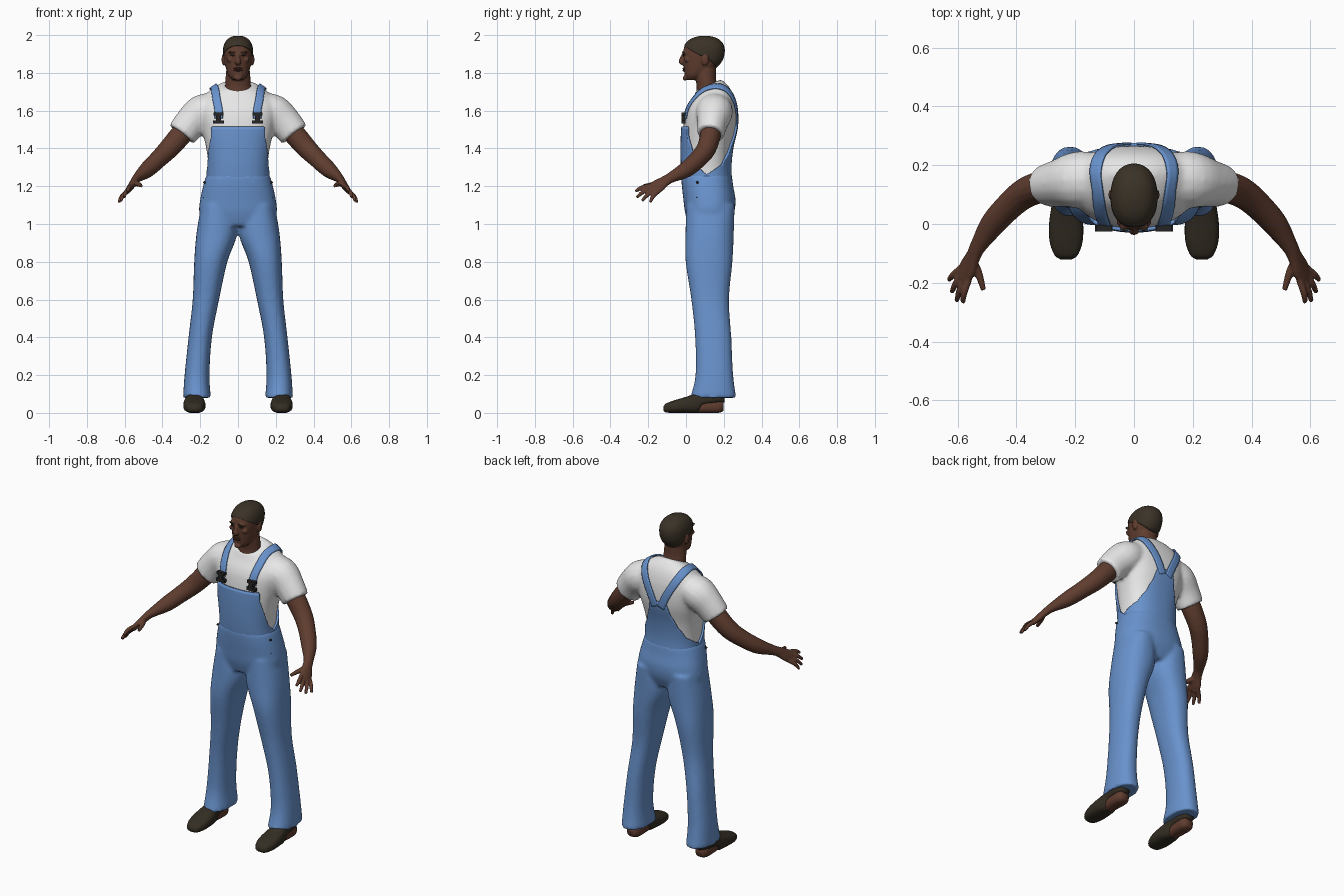
import bpy, bmesh
from math import sin, cos, pi
from mathutils import Vector, Matrix

cube = bpy.data.objects.get("Cube")
if cube:
    bpy.data.objects.remove(cube, do_unlink=True)


def material(name, r, g, b):
    m = bpy.data.materials.new(name)
    m.use_nodes = True
    m.diffuse_color = (r, g, b, 1)
    shader = next(n for n in m.node_tree.nodes if n.type == 'BSDF_PRINCIPLED')
    shader.inputs["Base Color"].default_value = (r, g, b, 1)
    shader.inputs["Roughness"].default_value = 0.8
    return m


SKIN = material("brown skin", .115, .046, .028)
LIP = material("dark lip", .075, .027, .02)
HAIR = material("dark hair", .043, .032, .02)
DENIM = material("blue denim", .14, .29, .61)
WHITE = material("white cotton", .82, .82, .82)
LEATHER = material("dark leather", .034, .027, .017)
METAL = material("black metal", .018, .018, .018)


# Curve and surface helpers
def dense(rows, k=6):
    """Smooth the rows with a spline through them."""
    out = []
    for i in range(len(rows) - 1):
        quad = [rows[max(i - 1, 0)], rows[i], rows[i + 1], rows[min(i + 2, len(rows) - 1)]]
        for j in range(k):
            t = j / k
            out.append(tuple(b + t / 2 * (c - a + t * (2*a - 5*b + 4*c - d + t * (3*(b - c) + d - a)))
                             for a, b, c, d in zip(*quad)))
    return out + [tuple(rows[-1])]


def arc(v, p):
    return abs(v) ** (2 / p) * (1 if v >= 0 else -1)


def level(z, rx, front, back, tilt=0):
    return (z, 0, (front + back) / 2, rx, (back - front) / 2, tilt)


def point(row, a, p=2.4, grow=0):
    z, cx, cy, rx, ry, tilt = row
    d = (ry + grow) * arc(sin(a), p)
    return Vector((cx + (rx + grow) * arc(cos(a), p), cy + d, z + tilt * d))


def at_height(rows, z):
    for lo, hi in zip(rows, rows[1:]):
        if z <= hi[0]:
            t = max(0, (z - lo[0]) / (hi[0] - lo[0]))
            return tuple(a + t * (b - a) for a, b in zip(lo, hi))
    return rows[-1]


def angles(n):
    return [2 * pi * i / n for i in range(n)]


def skin(bm, rings, closed=True, cap=True):
    vs = [[bm.verts.new(q) for q in ring] for ring in rings]
    n = len(vs[0])
    for a, b in zip(vs, vs[1:]):
        for i in range(n if closed else n - 1):
            bm.faces.new((a[i], a[(i + 1) % n], b[(i + 1) % n], b[i]))
    if cap:
        bm.faces.new(vs[0][::-1])
        bm.faces.new(vs[-1])


def stack(bm, rows, p=2.4, n=40):
    skin(bm, [[point(r, a, p) for a in angles(n)] for r in rows])


def sweep(bm, rows, ref=(0, 1, 0), n=16):
    """Tube through rows of x, y, z, half width, half thickness."""
    rows = dense(rows, 4)
    pts = [Vector(r[:3]) for r in rows]
    rings = []
    for i, r in enumerate(rows):
        t = (pts[min(i + 1, len(pts) - 1)] - pts[max(i - 1, 0)]).normalized()
        u = Vector(ref)
        u = (u - t * u.dot(t)).normalized()
        v = t.cross(u)
        rings.append([pts[i] + u * r[3] * cos(a) + v * r[4] * sin(a) for a in angles(n)])
    skin(bm, rings)


def ball(bm, at, size):
    bmesh.ops.create_uvsphere(bm, u_segments=16, v_segments=10, radius=1,
                              matrix=Matrix.Translation(at) @ Matrix.Diagonal((*size, 1)))


def box(bm, at, size):
    bmesh.ops.create_cube(bm, size=1, matrix=Matrix.Translation(at) @ Matrix.Diagonal((*size, 1)))


def finish(name, bm, mat, voxel=0, relax=3, mirror=False, solid=0, smooth=True):
    bmesh.ops.recalc_face_normals(bm, faces=bm.faces)
    me = bpy.data.meshes.new(name)
    bm.to_mesh(me)
    bm.free()
    me.materials.append(mat)
    for f in me.polygons:
        f.use_smooth = smooth
    ob = bpy.data.objects.new(name, me)
    bpy.context.collection.objects.link(ob)
    if voxel:
        m = ob.modifiers.new("blend", 'REMESH')
        m.mode, m.voxel_size, m.use_smooth_shade = 'VOXEL', voxel, True
        m = ob.modifiers.new("relax", 'SMOOTH')
        m.factor, m.iterations = .5, relax
    if solid:
        m = ob.modifiers.new("thickness", 'SOLIDIFY')
        m.thickness, m.offset = solid, -1
    if mirror:
        m = ob.modifiers.new("other side", 'MIRROR')
        m.use_mirror_merge = False
    return ob


# Shirt: torso with two sleeves blended in
torso = dense([level(1.2, .158, -.008, .235), level(1.3, .156, -.016, .23), level(1.4, .168, -.018, .24),
               level(1.5, .192, -.015, .262), level(1.58, .21, -.005, .266), level(1.64, .205, .012, .258, .1),
               level(1.69, .165, .035, .235, .25), level(1.725, .11, .05, .2, .4), level(1.735, .08, .052, .182, .45)])
bm = bmesh.new()
stack(bm, torso)
for s in (1, -1):
    sweep(bm, [(s*.12, .15, 1.62, .09, .08), (s*.19, .15, 1.59, .098, .095),
               (s*.25, .14, 1.535, .082, .088), (s*.298, .13, 1.475, .072, .082)])
shirt = finish("shirt", bm, WHITE, .01, 6)

# Trousers: hips and two flared legs blended together
bm = bmesh.new()
stack(bm, dense([level(.99, .17, .015, .225), level(1.06, .205, -.005, .255), level(1.13, .2, -.014, .262),
                 level(1.2, .185, -.022, .25), level(1.26, .168, -.026, .243)]))
for s in (1, -1):
    stack(bm, dense([(z, s * cx, cy, rx, ry, 0) for z, cx, cy, rx, ry in (
        (1.1, .105, .13, .09, .128), (.95, .112, .125, .108, .128), (.8, .144, .122, .088, .124),
        (.6, .17, .128, .07, .1), (.4, .2, .144, .062, .096), (.2, .217, .15, .066, .1),
        (.08, .217, .144, .074, .122))]), 2.3, 28)
finish("trousers", bm, DENIM, .01, 6)

# Bib: shell that hugs the torso, high in front, pointed at the back
edge = [(-1, 1.515), (-.77, 1.515), (-.72, 1.46), (-.5, 1.385), (-.25, 1.3), (0, 1.265),
        (.6, 1.315), (.85, 1.38), (.95, 1.45), (.985, 1.53), (1.01, 1.535)]
bm = bmesh.new()
rings = []
for j in range(21):
    ring = []
    for a in angles(144):
        top = at_height(edge, sin(a))[1]
        ring.append(point(at_height(torso, 1.2 + (top - 1.2) * j / 20), a, 2.4, .011))
    rings.append(ring)
skin(bm, rings, cap=False)
finish("bib", bm, DENIM, solid=.012)

# Shoulder straps: ribbons wrapped on the shirt
path = [Vector(q) for q in dense([(.103, -.01, 1.56), (.105, 0, 1.61), (.122, .04, 1.69), (.13, .1, 1.73),
                                  (.12, .18, 1.71), (.092, .235, 1.65), (.055, .26, 1.58), (.02, .27, 1.5)])]
bm = bmesh.new()
rings = []
for i, q in enumerate(path):
    t = path[min(i + 1, len(path) - 1)] - path[max(i - 1, 0)]
    side = t.cross(q - Vector((q.x * .6, .13, 1.5))).normalized()
    rings.append([q + side * w for w in (-.022, -.011, 0, .011, .022)])
skin(bm, rings, closed=False, cap=False)
strap = finish("shoulder_straps", bm, DENIM)
wrap = strap.modifiers.new("wrap", 'SHRINKWRAP')
wrap.target, wrap.offset, wrap.wrap_mode = shirt, .008, 'ABOVE_SURFACE'
m = strap.modifiers.new("thickness", 'SOLIDIFY')
m.thickness, m.offset = .008, 0
m = strap.modifiers.new("other side", 'MIRROR')
m.use_mirror_merge = False

# Buckles and side buttons
bm = bmesh.new()
for z, w, h in ((1.582, .052, .016), (1.56, .026, .05), (1.54, .058, .018)):
    box(bm, (.103, -.014, z), (w, .022, h))
finish("buckles", bm, METAL, mirror=True, smooth=False)
bm = bmesh.new()
for z in (1.14, 1.22):
    ball(bm, (.178, .06, z), (.007, .007, .007))
finish("side_buttons", bm, METAL, mirror=True)

# Arms with palm, fingers and thumb
bm = bmesh.new()
across = Vector((.045, .08, -.06)).normalized()
sweep(bm, [(.24, .14, 1.55, .055, .055), (.3, .13, 1.475, .055, .058), (.365, .108, 1.4, .052, .054),
           (.42, .065, 1.345, .048, .048), (.48, 0, 1.288, .043, .043), (.53, -.075, 1.248, .03, .026),
           (.547, -.11, 1.228, .03, .021), (.566, -.15, 1.2, .04, .018), (.582, -.185, 1.178, .036, .014)], across)
for k, tip in ((-.03, (.582, -.268, 1.172)), (-.01, (.603, -.262, 1.14)),
               (.01, (.62, -.232, 1.122)), (.028, (.63, -.19, 1.115))):
    base = Vector((.573, -.165, 1.188)) + across * k
    tip = Vector(tip)
    mid = base.lerp(tip, .55) + Vector((.006, -.004, .006))
    sweep(bm, [(*base, .011, .011), (*mid, .0115, .0115), (*tip, .008, .008)], n=10)
sweep(bm, [(.553, -.12, 1.22, .016, .016), (.53, -.165, 1.212, .014, .014),
           (.512, -.225, 1.202, .009, .009)], n=10)
finish("arms", bm, SKIN, .005, 2, mirror=True)

# Head with neck, nose, brow and ears
skull = dense([level(1.762, .028, .006, .06), level(1.785, .05, -.006, .1), level(1.82, .063, -.011, .15),
               level(1.86, .071, -.014, .186), level(1.9, .076, -.016, .2), level(1.94, .073, -.008, .199),
               level(1.97, .059, .015, .18), level(1.987, .039, .045, .152), level(1.996, .015, .08, .118)])
bm = bmesh.new()
stack(bm, skull, 2.2)
sweep(bm, [(0, .115, 1.66, .085, .07), (0, .112, 1.72, .07, .056), (0, .105, 1.77, .066, .054),
           (0, .1, 1.84, .06, .06)], (1, 0, 0), 24)
sweep(bm, [(0, -.008, 1.9, .01, .012), (0, -.022, 1.875, .011, .012), (0, -.024, 1.856, .018, .013),
           (0, -.01, 1.85, .012, .008)], (1, 0, 0))
ball(bm, (0, -.005, 1.772), (.022, .012, .013))
for s in (1, -1):
    ball(bm, (s*.028, -.009, 1.908), (.024, .012, .008))
    ball(bm, (s*.042, .006, 1.87), (.018, .015, .015))
    ball(bm, (s*.076, .1, 1.87), (.011, .02, .032))
finish("head", bm, SKIN, .005, 2)

# Face details
bm = bmesh.new()
for z in (1.813, 1.823):
    ball(bm, (0, -.011, z), (.024, .008, .005))
finish("lips", bm, LIP)
bm = bmesh.new()
ball(bm, (.028, -.012, 1.892), (.011, .005, .004))
finish("eyes", bm, METAL, mirror=True)
bm = bmesh.new()
ball(bm, (.03, -.017, 1.911), (.018, .005, .003))
finish("eyebrows", bm, HAIR, mirror=True)

# Hair: cap with a hairline that falls towards the nape
bm = bmesh.new()
rings = []
for j in range(25):
    t = 1 - (1 - j / 24) ** 2
    low = [1.885 - .06 * sin(a) for a in angles(64)]
    rings.append([point(at_height(skull, z + (1.996 - z) * t), a, 2.2, .004) for z, a in zip(low, angles(64))])
skin(bm, rings, cap=False)
bm.verts.ensure_lookup_table()
bm.faces.new(bm.verts[-64:])
finish("hair", bm, HAIR, solid=.006)


# Shoes and heels
def along(bm, rows):
    skin(bm, [[Vector((.231 + w * arc(cos(a), 2.6), y, max(0, (lo + hi) / 2 + (hi - lo) / 2 * arc(sin(a), 2.6))))
               for a in angles(32)] for y, lo, hi, w in dense(rows)])


bm = bmesh.new()
along(bm, [(-.12, .012, .032, .02), (-.105, .002, .05, .04), (-.06, 0, .067, .056), (0, 0, .085, .058),
           (.06, 0, .105, .05), (.09, .035, .11, .047), (.16, .048, .105, .047), (.205, .055, .09, .028)])
finish("shoes", bm, LEATHER, mirror=True)
bm = bmesh.new()
along(bm, [(.06, 0, .06, .035), (.1, 0, .07, .04), (.17, 0, .07, .041), (.198, .01, .065, .028)])
finish("heels", bm, SKIN, mirror=True)
